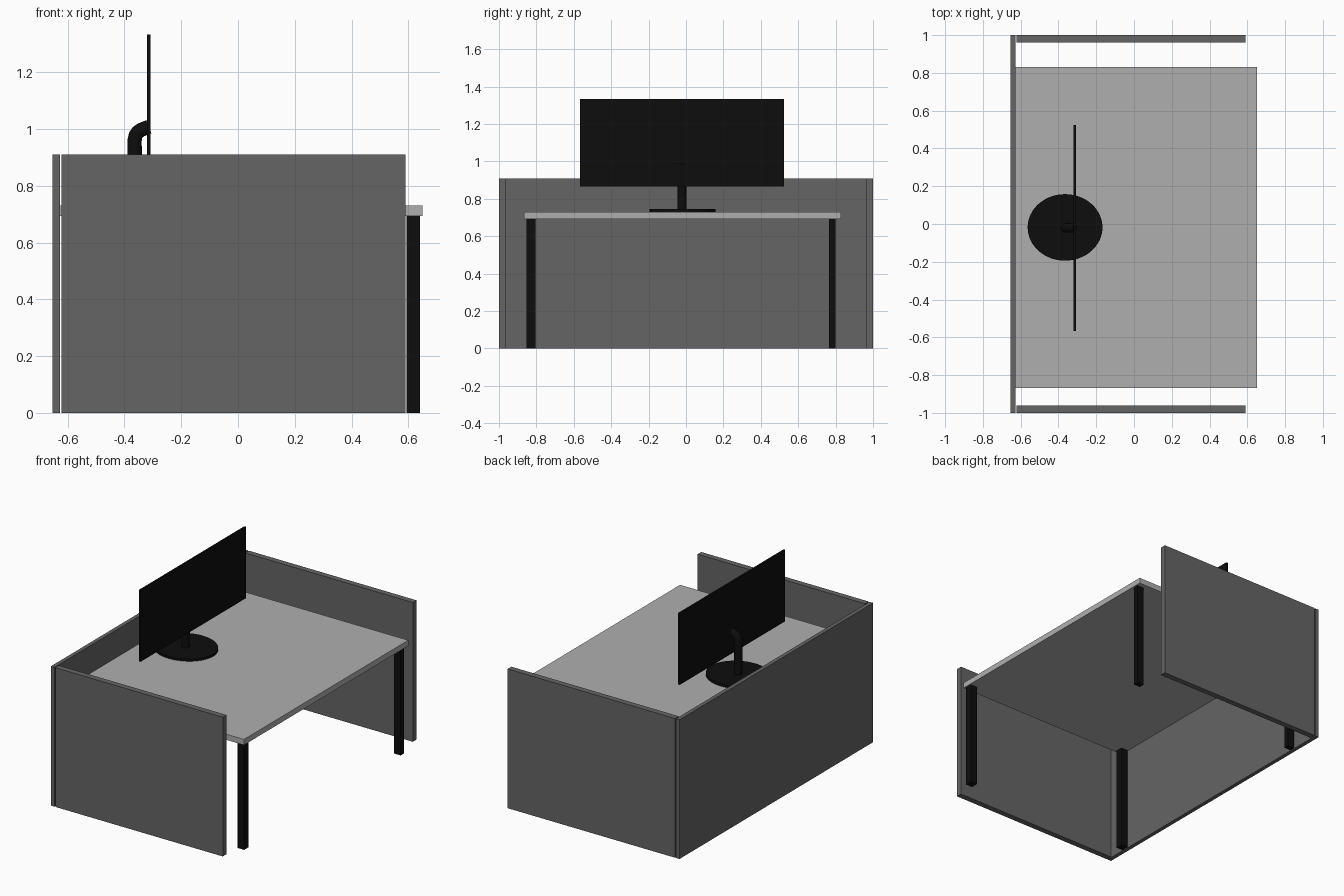
import bpy, bmesh
from math import radians
from mathutils import Matrix, Vector

if "Cube" in bpy.data.objects:
    bpy.data.objects.remove(bpy.data.objects["Cube"])


def material(name, v):
    m = bpy.data.materials.new(name)
    m.diffuse_color = (v, v, v, 1)
    m.use_nodes = True
    m.node_tree.nodes["Principled BSDF"].inputs["Base Color"].default_value = m.diffuse_color
    return m


BLACK = material("black", 0.004)
DARK = material("dark_grey", 0.13)
LIGHT = material("light_grey", 0.43)


def add(name, bm, mat):
    me = bpy.data.meshes.new(name)
    bm.to_mesh(me)
    bm.free()
    ob = bpy.data.objects.new(name, me)
    bpy.context.collection.objects.link(ob)
    me.materials.append(mat)
    return ob


def box(name, x, y, z, mat):
    bm = bmesh.new()
    size = Vector((x[1] - x[0], y[1] - y[0], z[1] - z[0], 1))
    mid = Vector((x[0] + x[1], y[0] + y[1], z[0] + z[1])) / 2
    bmesh.ops.create_cube(bm, size=1, matrix=Matrix.Translation(mid) @ Matrix.Diagonal(size))
    return add(name, bm, mat)


def smooth(ob):
    bpy.ops.object.select_all(action='DESELECT')
    ob.select_set(True)
    bpy.context.view_layer.objects.active = ob
    bpy.ops.object.shade_smooth_by_angle(angle=radians(35))


# Partition walls
box("back_partition", (-0.653, -0.627), (-1, 1), (0, 0.91), DARK)
for side, y in (("left", (-1, -0.962)), ("right", (0.962, 1))):
    box(side + "_partition", (-0.621, 0.59), y, (0, 0.91), DARK)

# Desk top and four legs
box("desk_top", (-0.627, 0.65), (-0.867, 0.83), (0.693, 0.73), LIGHT)
for end, x in (("front", (0.594, 0.641)), ("rear", (-0.622, -0.575))):
    for side, y in (("left", (-0.852, -0.805)), ("right", (0.764, 0.798))):
        box(f"{end}_{side}_leg", x, y, (0, 0.693), BLACK)

# Monitor screen
box("monitor_screen", (-0.32, -0.308), (-0.567, 0.523), (0.866, 1.333), BLACK)

# Oval monitor foot
bm = bmesh.new()
bmesh.ops.create_cone(bm, cap_ends=True, segments=64, radius1=1, radius2=1, depth=1,
                      matrix=Matrix.Translation((-0.365, -0.018, 0.737))
                      @ Matrix.Diagonal((0.198, 0.176, 0.016, 1)))
smooth(add("monitor_foot", bm, BLACK))

# Bent monitor neck: a round tube following a curved path
cu = bpy.data.curves.new("monitor_neck", 'CURVE')
cu.dimensions = '3D'
cu.bevel_depth = 0.025
cu.bevel_resolution = 6
cu.use_fill_caps = True
path = [(-0.364, 0.74), (-0.364, 0.962), (-0.361, 0.977), (-0.353, 0.989),
        (-0.342, 0.997), (-0.314, 1.008)]
sp = cu.splines.new('POLY')
sp.points.add(len(path) - 1)
for p, (x, z) in zip(sp.points, path):
    p.co = (x, -0.021, z, 1)
sp.use_smooth = True
cu.materials.append(BLACK)
bpy.context.collection.objects.link(bpy.data.objects.new("monitor_neck", cu))
